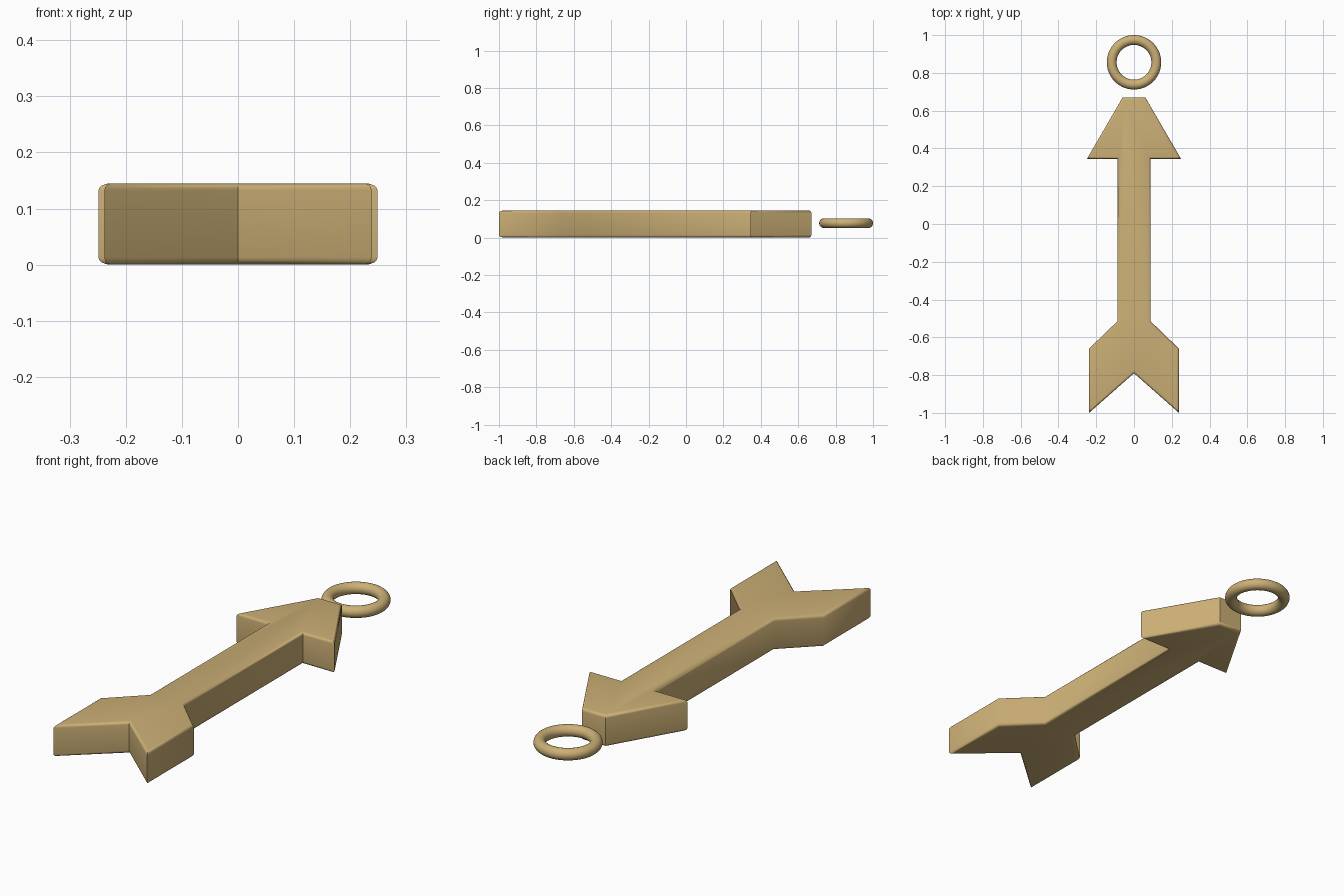
import bpy
import bmesh
from math import radians

cube = bpy.data.objects.get("Cube")
if cube:
    bpy.data.objects.remove(cube, do_unlink=True)

# Single brass colour
brass = bpy.data.materials.new("brass")
brass.use_nodes = True
colour = (0.60, 0.43, 0.18, 1)
brass.diffuse_color = colour
brass.node_tree.nodes["Principled BSDF"].inputs["Base Color"].default_value = colour


def finish(obj, angle):
    obj.data.materials.append(brass)
    bpy.ops.object.select_all(action="DESELECT")
    obj.select_set(True)
    bpy.context.view_layer.objects.active = obj
    bpy.ops.object.shade_smooth_by_angle(angle=radians(angle))


# Arrow: mirrored half outline, extruded, with rounded top and bottom rims
THICK = 0.145
half = [(0.06, 0.67), (0.249, 0.345), (0.088, 0.345), (0.088, -0.515),
        (0.238, -0.66), (0.238, -1.0)]
outline = half + [(0, -0.79)] + [(-x, y) for x, y in reversed(half)]

bm = bmesh.new()
base = bm.faces.new([bm.verts.new((x, y, 0)) for x, y in outline])
extruded = bmesh.ops.extrude_face_region(bm, geom=[base], use_keep_orig=True)
top = [v for v in extruded["geom"] if isinstance(v, bmesh.types.BMVert)]
bmesh.ops.translate(bm, verts=top, vec=(0, 0, THICK))
bmesh.ops.recalc_face_normals(bm, faces=bm.faces)
rims = [e for e in bm.edges if abs(e.verts[0].co.z - e.verts[1].co.z) < 0.001]
bmesh.ops.bevel(bm, geom=rims, offset=0.013, segments=4, profile=0.5,
                affect="EDGES", clamp_overlap=True)
bmesh.ops.recalc_face_normals(bm, faces=bm.faces)
mesh = bpy.data.meshes.new("arrow")
bm.to_mesh(mesh)
bm.free()
arrow = bpy.data.objects.new("arrow", mesh)
bpy.context.collection.objects.link(arrow)
finish(arrow, 50)

# Hanging ring beyond the arrow tip
bpy.ops.mesh.primitive_torus_add(
    location=(0, 0.856, 0.077), major_radius=0.118, minor_radius=0.026,
    major_segments=64, minor_segments=24)
ring = bpy.context.object
ring.name = "hanging_ring"
finish(ring, 60)
